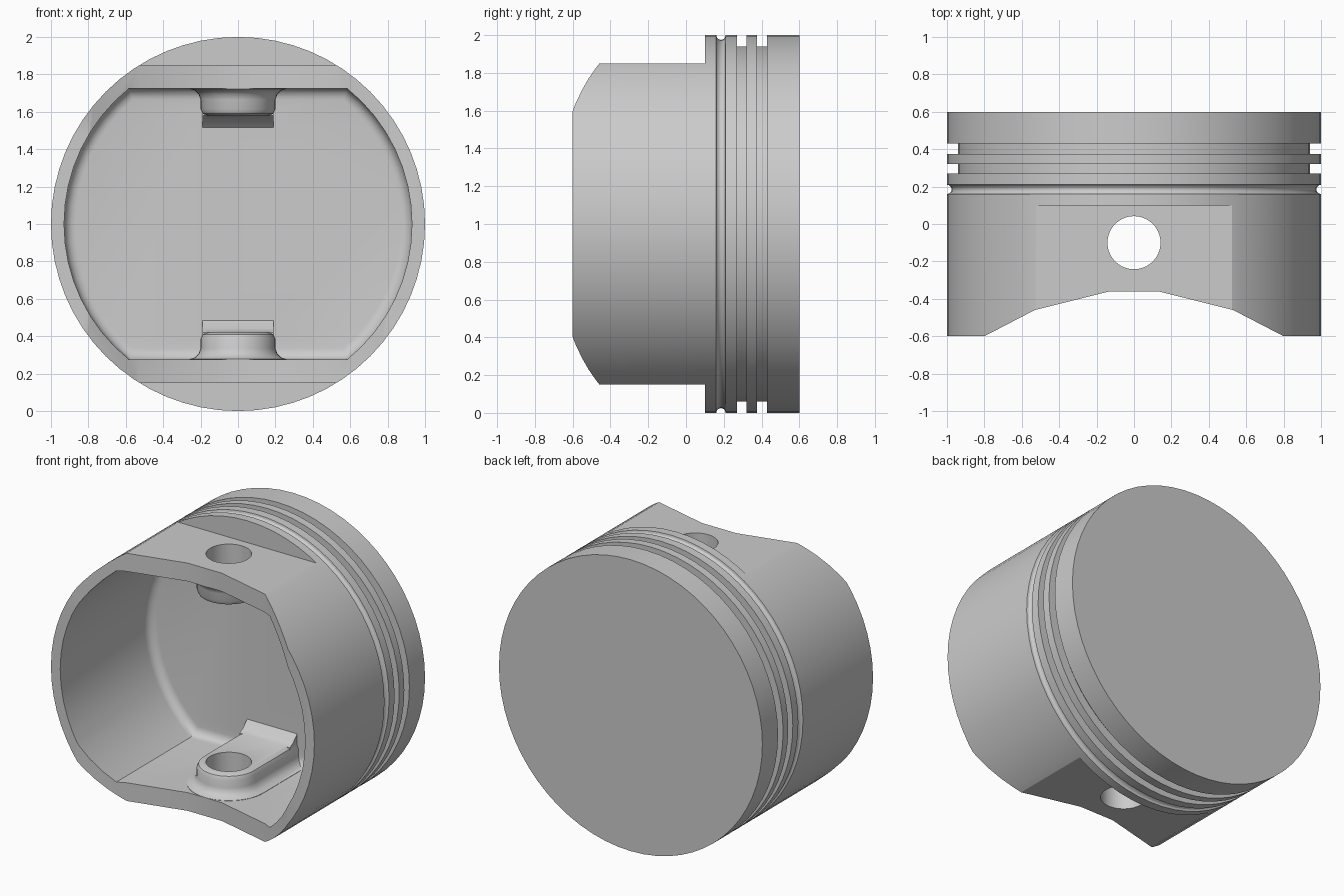
import bpy, bmesh
from math import sin, cos, pi, asin

if "Cube" in bpy.data.objects:
    bpy.data.objects.remove(bpy.data.objects["Cube"])

metal = bpy.data.materials.new("grey metal")
metal.use_nodes = True
GREY = (0.6, 0.6, 0.6, 1)
metal.diffuse_color = GREY
metal.node_tree.nodes["Principled BSDF"].inputs["Base Color"].default_value = GREY

MID = 1.0     # height of the piston axis
PIN_Y = -0.1  # wrist pin position along the axis


def loft(name, loops):
    """Closed solid through loops that have equal point counts."""
    bm = bmesh.new()
    rings = [[bm.verts.new(p) for p in loop] for loop in loops]
    n = len(rings[0])
    for a, b in zip(rings, rings[1:]):
        for i in range(n):
            j = (i + 1) % n
            bm.faces.new((a[i], a[j], b[j], b[i]))
    bm.faces.new(rings[0])
    bm.faces.new(rings[-1])
    bmesh.ops.recalc_face_normals(bm, faces=bm.faces)
    mesh = bpy.data.meshes.new(name)
    bm.to_mesh(mesh)
    bm.free()
    mesh.materials.append(metal)
    obj = bpy.data.objects.new(name, mesh)
    bpy.context.collection.objects.link(obj)
    return obj


def prism(name, outline, z0, z1):
    return loft(name, [[(x, y, z) for x, y in outline] for z in (z0, z1)])


def combine(target, tool, operation):
    mod = target.modifiers.new(tool.name, "BOOLEAN")
    mod.operation = operation
    mod.solver = "EXACT"
    mod.object = tool
    bpy.context.view_layer.objects.active = target
    bpy.ops.object.modifier_apply(modifier=mod.name)
    bpy.data.objects.remove(tool)


def circle(r, n):
    return [(r * cos(2 * pi * i / n), r * sin(2 * pi * i / n)) for i in range(n)]


# Turned body: skirt, oil groove, two ring grooves and crown
profile = [(-0.6, 1), (0.16, 1)]
profile += [(0.185 - 0.025 * cos(pi * i / 6), 1 - 0.025 * sin(pi * i / 6)) for i in range(1, 6)]
profile += [(0.21, 1)]
for start, end in ((0.27, 0.32), (0.375, 0.43)):
    profile += [(start, 1), (start, 0.94), (end, 0.94), (end, 1)]
profile += [(0.6, 1)]
piston = loft("piston", [[(x, y, MID + z) for x, z in circle(r, 64)] for y, r in profile])

# Flats above and below the skirt
for side in (-1, 1):
    outline = [(-1.2, -0.8), (1.2, -0.8), (1.2, 0.1), (-1.2, 0.1)]
    combine(piston, prism("flat_cutter", outline, MID + side * 0.85, MID + side * 1.2), "DIFFERENCE")


# Hollow with flat top and bottom and a rounded floor edge
def hollow_loop(y, inset):
    r, h = 0.93 - inset, 0.725 - inset
    a = asin(h / r)
    steps = [a * (i / 8 - 1) for i in range(17)]
    angles = steps + [pi + s for s in steps]
    return [(r * cos(t), y, MID + r * sin(t)) for t in angles]


FLOOR, FILLET = 0.37, 0.06
loops = [hollow_loop(-0.7, 0)]
for i in range(6):
    t = pi / 2 * i / 5
    loops.append(hollow_loop(FLOOR - FILLET * (1 - sin(t)), FILLET * (1 - cos(t))))
combine(piston, loft("hollow_cutter", loops), "DIFFERENCE")


# Pin bosses, flared at the wall and rounded on top
def boss_loop(offset, height, side):
    r = 0.2 + offset
    pts = [(r * cos(t), PIN_Y + r * sin(t)) for t in (pi + pi * i / 20 for i in range(21))]
    pts += [(r, 0.45), (-r, 0.45)]
    return [(x, y, MID + side * (1 - height)) for x, y in pts]


BOSS = [(0.06, 0.22), (0.06, 0.277), (0.03, 0.287), (0.01, 0.307), (0, 0.335),
        (0, 0.385), (-0.012, 0.41), (-0.04, 0.422)]
for side, label in ((-1, "upper"), (1, "lower")):
    flip = -side
    boss = loft(label + "_boss", [boss_loop(o, h, flip) for o, h in BOSS])
    combine(piston, boss, "UNION")
    # Sloped web where the boss runs into the floor
    web = [(0.29, 0.4), (0.45, 0.4), (0.45, 0.49), (0.375, 0.49), (0.325, 0.44), (0.29, 0.42)]
    combine(piston, loft(label + "_web", [[(x, y, MID + flip * (1 - h)) for y, h in web]
                                          for x in (-0.19, 0.19)]), "UNION")

# Wrist pin hole
hole = [(x, y + PIN_Y) for x, y in circle(0.142, 40)]
combine(piston, prism("pin_cutter", hole, -0.2, 2.2), "DIFFERENCE")

# Arched relief across the open end
half = [(0.13, -0.36), (0.53, -0.46), (0.8, -0.6), (1.0, -0.705)]
arch = [(-x, y) for x, y in reversed(half)] + half
combine(piston, prism("arch_cutter", arch, -0.2, 2.2), "DIFFERENCE")

# Smooth shading with crisp edges
bpy.ops.object.select_all(action="DESELECT")
piston.select_set(True)
bpy.context.view_layer.objects.active = piston
bpy.ops.object.shade_smooth_by_angle(angle=pi / 6)
